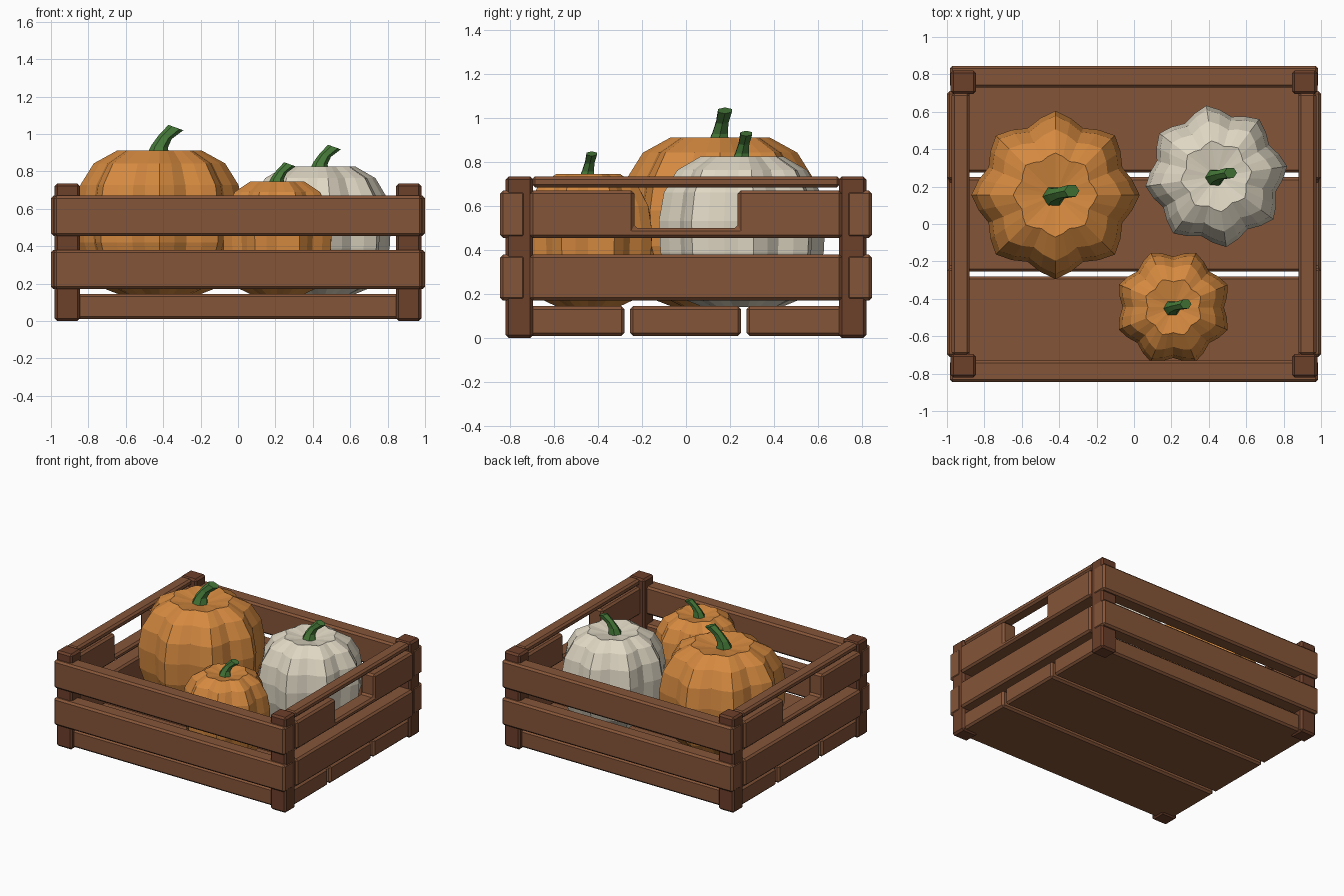
import bpy, bmesh
from math import cos, sin, pi
from mathutils import Vector

if "Cube" in bpy.data.objects:
    bpy.data.objects.remove(bpy.data.objects["Cube"])


def material(name, rgb):
    m = bpy.data.materials.new(name)
    m.diffuse_color = (*rgb, 1)
    m.use_nodes = True
    m.node_tree.nodes["Principled BSDF"].inputs["Base Color"].default_value = m.diffuse_color
    return m


WOOD = material("wood", (0.235, 0.09, 0.04))
DARK = material("dark_wood", (0.15, 0.05, 0.023))
ORANGE = material("orange_skin", (0.66, 0.25, 0.05))
CREAM = material("cream_skin", (0.74, 0.68, 0.55))
GREEN = material("stem_green", (0.06, 0.19, 0.04))


def finish(bm, name, mat, bevel=0):
    bmesh.ops.recalc_face_normals(bm, faces=bm.faces)
    me = bpy.data.meshes.new(name)
    bm.to_mesh(me)
    bm.free()
    me.materials.append(mat)
    ob = bpy.data.objects.new(name, me)
    bpy.context.collection.objects.link(ob)
    if bevel:
        mod = ob.modifiers.new("bevel", "BEVEL")
        mod.width = bevel
        mod.segments = 1
    return ob


def box(name, x, y, z, mat=WOOD, bevel=0.014):
    bm = bmesh.new()
    bmesh.ops.create_cube(bm, size=1)
    for v in bm.verts:
        v.co = [(a + b) / 2 + c * (b - a) for (a, b), c in zip((x, y, z), v.co)]
    return finish(bm, name, mat, bevel)


def span(s, a, b):
    return tuple(sorted((s * a, s * b)))


def skin_rings(bm, rings):
    # bridge closed vertex rings and cap both ends
    loops = [[bm.verts.new(p) for p in r] for r in rings]
    n = len(loops[0])
    for a, b in zip(loops, loops[1:]):
        for i in range(n):
            j = (i + 1) % n
            bm.faces.new((a[i], a[j], b[j], b[i]))
    bm.faces.new(loops[0][::-1])
    bm.faces.new(loops[-1])


# floor planks
for i, (y0, y1) in enumerate([(-0.79, -0.28), (-0.255, 0.25), (0.275, 0.79)]):
    box(f"floor_plank_{i}", (-0.965, 0.965), (y0, y1), (0.01, 0.145))

TIERS = {"lower": (0.17, 0.38), "upper": (0.455, 0.67)}

# front and back slats
for s, side in ((-1, "front"), (1, "back")):
    for tier, z in TIERS.items():
        box(f"{side}_{tier}_slat", (-0.985, 0.985), span(s, 0.73, 0.845), z)

# corner posts, side slats, handle slats and top rails
for s, side in ((-1, "left"), (1, "right")):
    for t, end in ((-1, "front"), (1, "back")):
        box(f"{end}_{side}_post", span(s, 0.845, 0.98), span(t, 0.695, 0.82), (0, 0.735), DARK)
    box(f"{side}_lower_slat", span(s, 0.88, 1.0), (-0.71, 0.71), TIERS["lower"])
    box(f"{side}_top_rail", span(s, 0.88, 0.975), (-0.70, 0.70), (0.685, 0.735))
    # notched slat forms the hand hold
    bm = bmesh.new()
    outline = [(-0.71, 0.455), (0.71, 0.455), (0.71, 0.67), (0.235, 0.67),
               (0.235, 0.50), (-0.235, 0.50), (-0.235, 0.67), (-0.71, 0.67)]
    skin_rings(bm, [[(s * x, y, z) for y, z in outline] for x in (0.88, 1.0)])
    finish(bm, f"{side}_handle_slat", WOOD, 0.014)

# ribbed pumpkin profile: (radius fraction, height fraction)
PROFILE = [(0.12, 0.03), (0.48, 0.0), (0.70, 0.05), (0.87, 0.17), (0.98, 0.36), (1.0, 0.57),
           (0.94, 0.76), (0.78, 0.91), (0.50, 1.0), (0.10, 0.96)]
# stem path: offset x, y, z from pumpkin top, and radius
STEM = [(-0.01, -0.01, -0.04, 0.065), (0.0, 0.0, 0.02, 0.045), (0.03, 0.01, 0.07, 0.036),
        (0.088, 0.022, 0.122, 0.04)]
LOBES, SEGS = 8, 4


def pumpkin(name, cx, cy, radius, top, turn, stem_scale, mat):
    base, n = 0.142, LOBES * SEGS
    rings = []
    for r, h in PROFILE:
        ring = []
        for i in range(n):
            a = 2 * pi * i / n
            rr = radius * r * (0.93 + 0.07 * cos(LOBES * a))
            ring.append((cx + rr * cos(a + turn), cy + rr * sin(a + turn),
                         base + h * (top - base)))
        rings.append(ring)
    bm = bmesh.new()
    skin_rings(bm, rings)
    finish(bm, name, mat)

    # bent six-sided stem, tilting towards its tip
    bm = bmesh.new()
    rings = []
    for k, (x, y, z, r) in enumerate(STEM):
        c = Vector((cx + x * stem_scale, cy + y * stem_scale, top + z * stem_scale))
        tilt = -0.12 * k
        rings.append([c + stem_scale * r * Vector((cos(j * pi / 3), 0.9 * sin(j * pi / 3),
                                                   tilt * cos(j * pi / 3))) for j in range(6)])
    skin_rings(bm, rings)
    finish(bm, name + "_stem", GREEN)


pumpkin("large_pumpkin", -0.42, 0.155, 0.45, 0.912, 0.0, 1.0, ORANGE)
pumpkin("cream_pumpkin", 0.44, 0.255, 0.382, 0.825, 0.14, 0.86, CREAM)
pumpkin("small_pumpkin", 0.21, -0.445, 0.315, 0.745, 0.39, 0.76, ORANGE)
